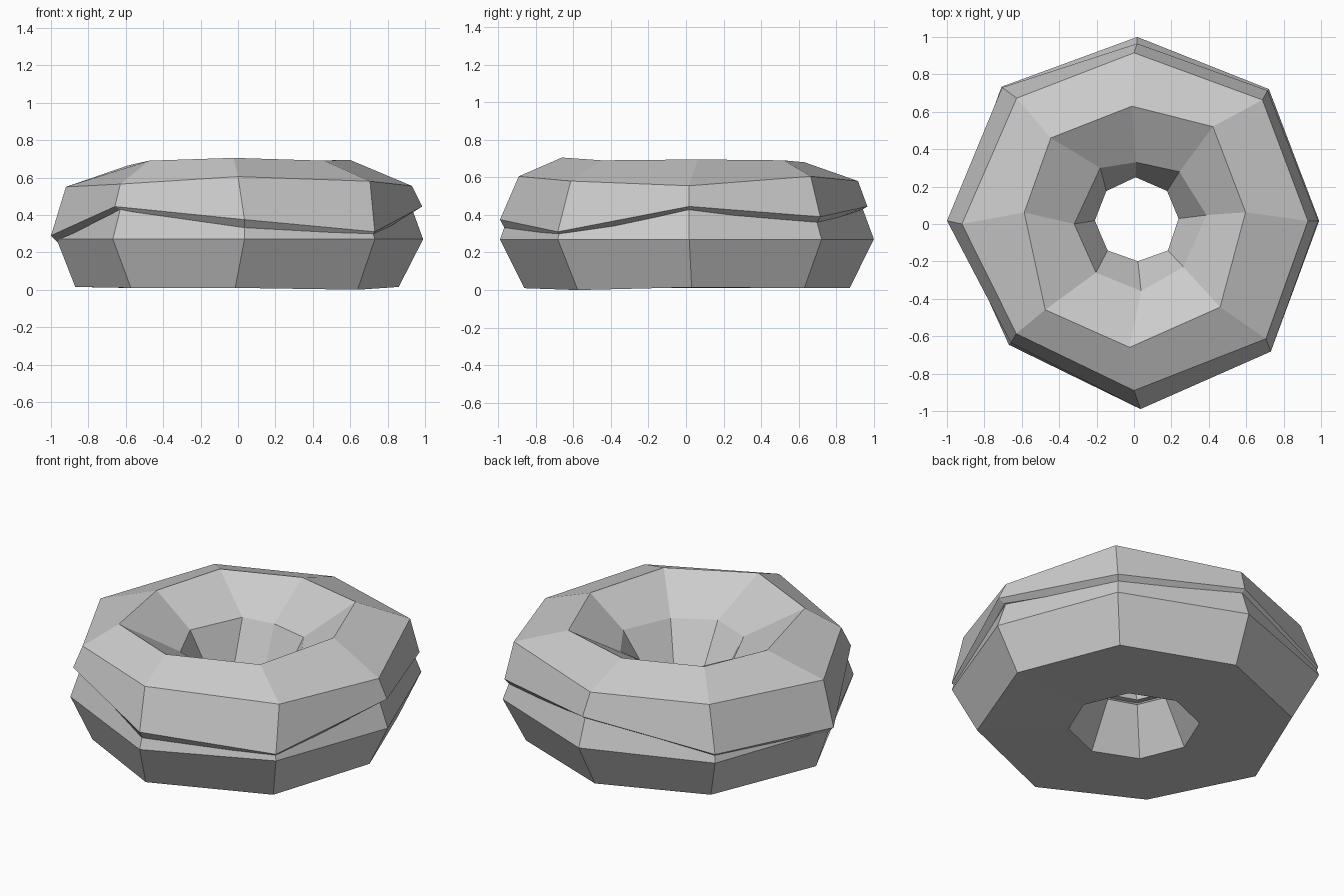
import bpy
import bmesh
from math import cos, sin, radians

SIDES = 8

cube = bpy.data.objects.get("Cube")
if cube:
    bpy.data.objects.remove(cube, do_unlink=True)


def make_material(name, colour):
    material = bpy.data.materials.new(name)
    material.use_nodes = True
    material.diffuse_color = colour
    shader = next(n for n in material.node_tree.nodes if n.type == 'BSDF_PRINCIPLED')
    shader.inputs["Base Color"].default_value = colour
    shader.inputs["Roughness"].default_value = 0.8
    return material


def ring(radii, heights, nudges):
    """Eight points around z, each nudged a few degrees off the regular octagon."""
    if not isinstance(heights, list):
        heights = [heights] * SIDES
    points = []
    for spoke in range(SIDES):
        angle = radians(360 / SIDES * spoke + nudges[spoke])
        radius = radii[spoke]
        points.append((radius * cos(angle), radius * sin(angle), heights[spoke]))
    return points


def scaled(radii, factor):
    return [radius * factor for radius in radii]


def build_ring_solid(name, rings, material):
    """Bridge a closed sequence of rings into a torus-like solid."""
    bm = bmesh.new()
    loops = [[bm.verts.new(point) for point in points] for points in rings]
    for index, loop in enumerate(loops):
        following = loops[(index + 1) % len(loops)]
        for spoke in range(SIDES):
            after = (spoke + 1) % SIDES
            bm.faces.new((loop[spoke], loop[after], following[after], following[spoke]))
    bmesh.ops.recalc_face_normals(bm, faces=bm.faces)
    mesh = bpy.data.meshes.new(name)
    bm.to_mesh(mesh)
    bm.free()
    mesh.materials.append(material)
    solid = bpy.data.objects.new(name, mesh)
    bpy.context.collection.objects.link(solid)
    return solid


grey = make_material("plain_grey", (0.6, 0.6, 0.6, 1.0))
level = [0] * SIDES

# Outer edges of the dough and the icing lean the same way
outer_nudge = [1, 0, -1, -1, -1, -1, 2, 2]
throat_radii = [.24, .25, .25, .23, .21, .20, .20, .23]
throat_nudge = [7, 0, -2, -5, -5, 0, 6, 7]

# Dough: flat bottom, wide waist, shoulders tucked beneath the icing
waist_radii = [.99, 1.02, 1.0, 1.02, .97, .93, .99, 1.0]
build_ring_solid("dough", [
    ring([.86, .89, .87, .87, .87, .81, .86, .86],
         [.015, .01, .01, .01, .015, .01, .01, 0], [2, 0, 0, -1, 0, 0, -1, 3]),
    ring(waist_radii, .27, outer_nudge),
    ring(scaled(waist_radii, .93), .46, outer_nudge),
    ring([.45] * SIDES, .46, level),
    ring(throat_radii, .26, throat_nudge),
    ring([.36] * SIDES, .01, level),
], grey)

# Icing: uneven dripping rim, domed top, slope into the hole
rim_radii = [.985, 1.01, .965, 1.015, 1.0, .915, .99, 1.0]
build_ring_solid("icing", [
    ring(scaled(rim_radii, .96), [.43, .34, .42, .28, .25, .43, .30, .27], outer_nudge),
    ring(rim_radii, [.445, .39, .445, .32, .29, .445, .375, .31], outer_nudge),
    ring([.93, .955, .915, .92, .92, .86, .89, .935],
         [.555, .605, .58, .58, .55, .565, .605, .58], [1, -1, 0, -2, 0, -2, 0, 4]),
    ring([.60, .67, .63, .64, .59, .66, .66, .64],
         [.695, .69, .68, .68, .665, .69, .705, .69], [6, 6, 1, -1, -6, -1, -2, 1]),
    ring([.39, .37, .33, .35, .32, .33, .36, .35], .52, [7, 4, -2, -14, 0, 7, 6, 4]),
    ring(throat_radii, .29, throat_nudge),
], grey)
